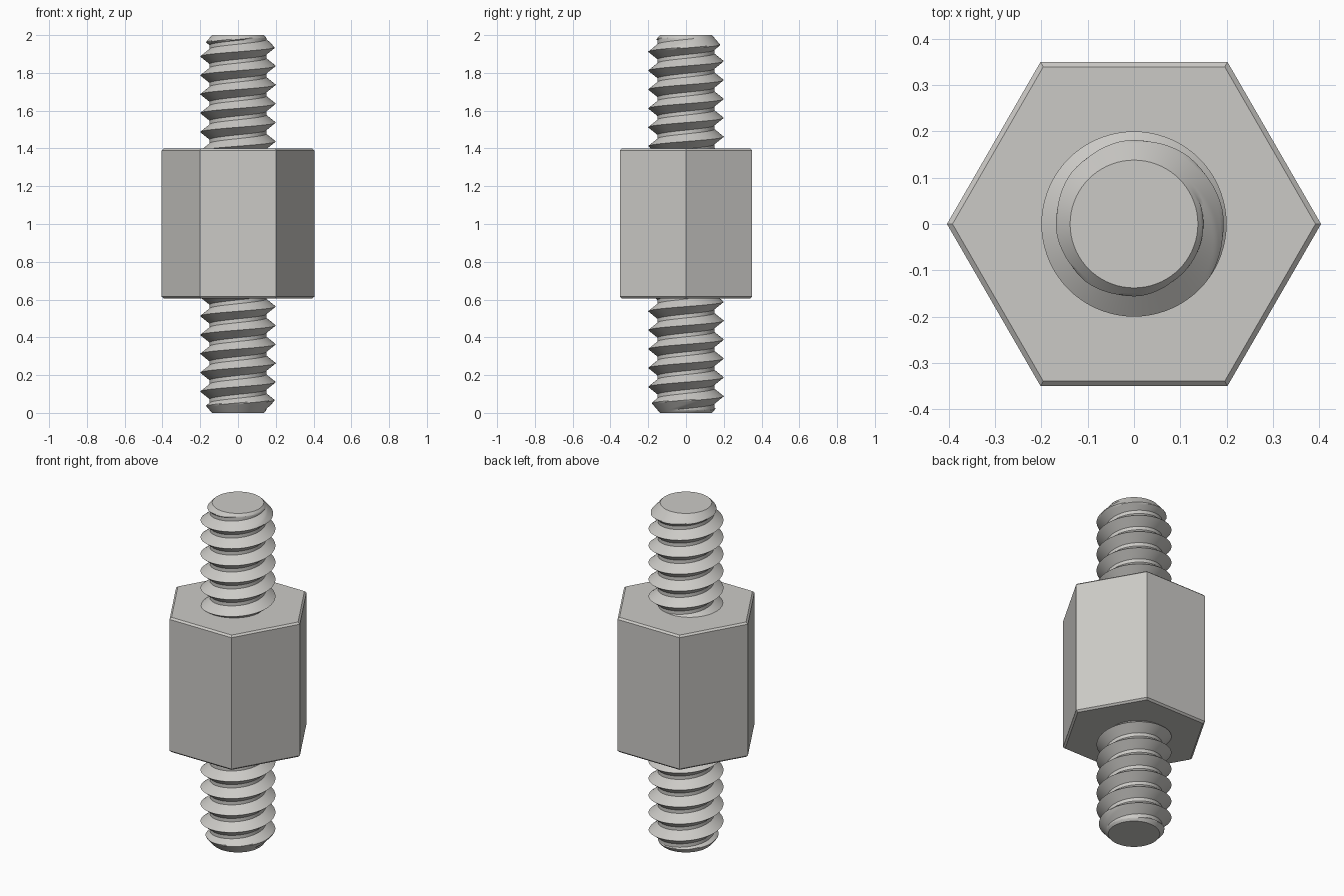
import bpy, bmesh, math

cube = bpy.data.objects.get("Cube")
if cube:
    bpy.data.objects.remove(cube, do_unlink=True)

steel = bpy.data.materials.new("light_grey_steel")
steel.use_nodes = True
colour = (0.60, 0.59, 0.565, 1)
steel.diffuse_color = colour
steel.node_tree.nodes["Principled BSDF"].inputs["Base Color"].default_value = colour

CREST, ROOT, TIP = 0.20, 0.15, 0.138
PITCH, SEGS, ROWS = 0.1, 72, 20


def finish(bm, name):
    bmesh.ops.recalc_face_normals(bm, faces=bm.faces[:])
    mesh = bpy.data.meshes.new(name)
    bm.to_mesh(mesh)
    bm.free()
    mesh.materials.append(steel)
    obj = bpy.data.objects.new(name, mesh)
    bpy.context.collection.objects.link(obj)
    bpy.ops.object.select_all(action='DESELECT')
    obj.select_set(True)
    bpy.context.view_layer.objects.active = obj
    bpy.ops.object.shade_smooth_by_angle(angle=math.radians(30))
    return obj


def hex_body(name, profile):
    """Loft six-sided rings through (radius, height) pairs and cap both ends."""
    bm = bmesh.new()
    rings = [[bm.verts.new((r * math.cos(i * math.pi / 3),
                            r * math.sin(i * math.pi / 3), z))
              for i in range(6)] for r, z in profile]
    for low, high in zip(rings, rings[1:]):
        for i in range(6):
            k = (i + 1) % 6
            bm.faces.new((low[i], low[k], high[k], high[i]))
    bm.faces.new(rings[0][::-1])
    bm.faces.new(rings[-1])
    return finish(bm, name)


def thread_radius(turn, z):
    """V thread with a flat root, cut by the chamfer at the tip (z = 1)."""
    off = abs((turn + 0.5) % 1 - 0.5)
    r = ROOT + (CREST - ROOT) * max(0, 1 - off / 0.4)
    return max(0.02, min(r, TIP + 0.85 * (1 - z)))


def threaded_stud(name, flipped):
    """Right-hand helical surface, trimmed flat and capped at both ends."""
    bm = bmesh.new()
    turns, crest_z = 9, 0.937
    start = crest_z - 8 * PITCH + 0.1
    rows = turns * ROWS
    cols = []
    for c in range(SEGS):
        a = 2 * math.pi * c / SEGS
        # the wrap column needs one extra turn in the first column
        col = []
        for j in range(rows + ROWS + 1):
            z = start + PITCH * (j / ROWS + c / SEGS)
            r = thread_radius(j / ROWS, z)
            col.append(bm.verts.new((r * math.cos(a), r * math.sin(a), z)))
        cols.append(col)
    for c in range(SEGS):
        here, after = cols[c], cols[(c + 1) % SEGS]
        shift = ROWS if c == SEGS - 1 else 0
        for j in range(rows):
            bm.faces.new((here[j], after[j + shift],
                          after[j + shift + 1], here[j + 1]))
    for z, side in ((1.0, 1), (0.36, -1)):
        geom = bm.verts[:] + bm.edges[:] + bm.faces[:]
        cut = bmesh.ops.bisect_plane(bm, geom=geom, dist=1e-6,
                                     plane_co=(0, 0, z), plane_no=(0, 0, side),
                                     clear_outer=True)["geom_cut"]
        rim = [e for e in cut if isinstance(e, bmesh.types.BMEdge)]
        bmesh.ops.edgeloop_fill(bm, edges=rim)
    loose = [v for v in bm.verts if not v.link_faces]
    bmesh.ops.delete(bm, geom=loose, context='VERTS')
    obj = finish(bm, name)
    obj.location.z = 1
    if flipped:
        obj.rotation_euler.x = math.pi
    return obj


# Hexagonal body with small chamfers at both ends
hex_body("hex_body", [(0.392, 0.605), (0.404, 0.615), (0.404, 1.39), (0.392, 1.40)])

# Matching studs at both ends
threaded_stud("upper_threaded_stud", False)
threaded_stud("lower_threaded_stud", True)
